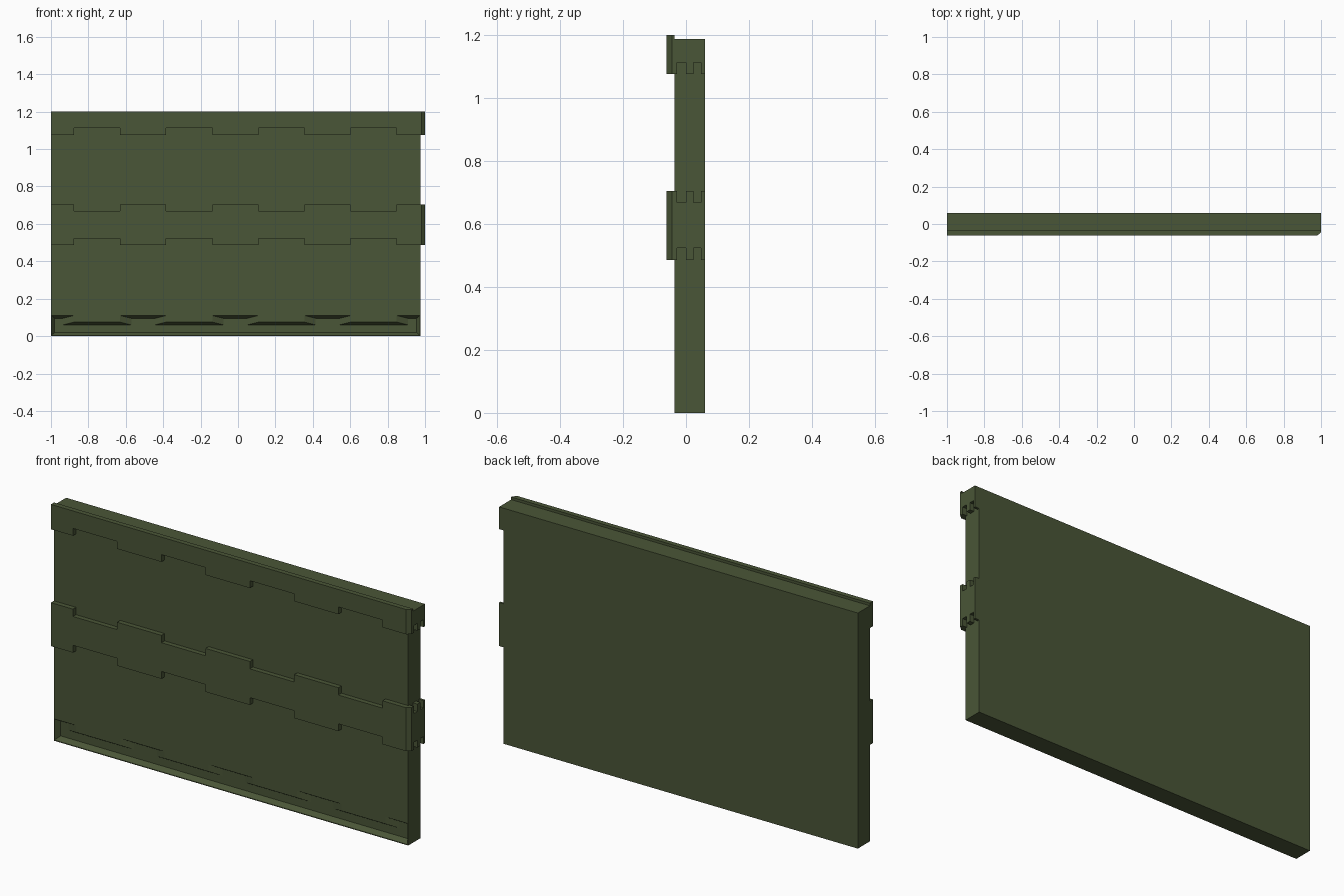
import bpy, bmesh

if "Cube" in bpy.data.objects:
    bpy.data.objects.remove(bpy.data.objects["Cube"])

mat = bpy.data.materials.new("olive_green")
mat.diffuse_color = (0.068, 0.092, 0.038, 1)
mat.use_nodes = True
mat.node_tree.nodes["Principled BSDF"].inputs["Base Color"].default_value = mat.diffuse_color


def loft(name, rings):
    """Closed solid through rings of 3D points, ngon caps on both ends."""
    bm = bmesh.new()
    loops = [[bm.verts.new(p) for p in r] for r in rings]
    n = len(loops[0])
    bm.faces.new(loops[0])
    bm.faces.new(loops[-1][::-1])
    for a, b in zip(loops, loops[1:]):
        for i in range(n):
            j = (i + 1) % n
            bm.faces.new((a[i], a[j], b[j], b[i]))
    bmesh.ops.recalc_face_normals(bm, faces=bm.faces)
    me = bpy.data.meshes.new(name)
    bm.to_mesh(me)
    bm.free()
    me.materials.append(mat)
    ob = bpy.data.objects.new(name, me)
    bpy.context.collection.objects.link(ob)
    return ob


def at_y(y, pts):
    return [(x, y, z) for x, z in pts]


def at_x(x, pts):
    return [(x, y, z) for y, z in pts]


def rect(a0, a1, b0, b1):
    return [(a0, b0), (a1, b0), (a1, b1), (a0, b1)]


def steps(start, end, cuts, z_odd, z_even, spread=0.0):
    """Crenellated line: z_odd at both ends, switching to z_even at each cut."""
    pts, z, other = [(start, z_odd)], z_odd, z_even
    for i, c in enumerate(cuts):
        c += spread if i % 2 else -spread
        pts += [(c, z), (c, other)]
        z, other = other, z
    return pts + [(end, z)]


L, R, TOP = -1.0, 0.975, 1.187
FRONT, RECESS, BACK = -0.037, -0.012, 0.06
CUTS = [-0.877 + 0.2465 * i for i in range(8)]
SIDE_CUTS = [-0.028, 0.0, 0.024, 0.048]

# Wall core
loft("wall_core", [at_y(RECESS, rect(L, R, 0, TOP)), at_y(BACK, rect(L, R, 0, TOP))])

# Front panel with stepped lower edge that slopes back into the recess
front = steps(L, R, CUTS, 0.11, 0.075) + [(R, TOP), (L, TOP)]
inner = steps(L, R, CUTS, 0.095, 0.06, 0.06) + [(R, TOP), (L, TOP)]
loft("front_panel", [at_y(FRONT, front), at_y(RECESS, inner)])

# Sloping frame around the bottom recess
loft("recess_sill", [at_y(FRONT, rect(L, R, 0, 0.004)), at_y(RECESS, rect(L, R, 0, 0.02))])
for name, x, d in (("left", L, 1), ("right", R, -1)):
    loft("recess_jamb_" + name, [at_y(FRONT, rect(x, x + 0.003 * d, 0, 0.11)),
                                 at_y(RECESS, rect(x, x + 0.02 * d, 0, 0.11))])


def band(name, low, high, top_low=None, side_top=None):
    """Raised band over the front (chamfered corner) and around the right side."""
    def outline(start, end, cuts, flat_top):
        pts = steps(start, end, cuts, low, low + 0.037)
        if top_low is None:
            return pts + [(end, flat_top), (start, flat_top)]
        return pts + steps(start, end, cuts, high, top_low)[::-1]

    loft(name + "_front", [at_y(-0.0615, outline(L, 0.98, CUTS, high)),
                           at_y(-0.045, outline(L, 1.0, CUTS, high)),
                           at_y(FRONT + 0.001, outline(L, 1.0, CUTS, high))])
    side = outline(-0.04, BACK, SIDE_CUTS, side_top)
    loft(name + "_side", [at_x(R - 0.005, side), at_x(1.0, side)])


band("top_band", 1.075, 1.2, side_top=TOP)
band("middle_band", 0.486, 0.705, top_low=0.668)
